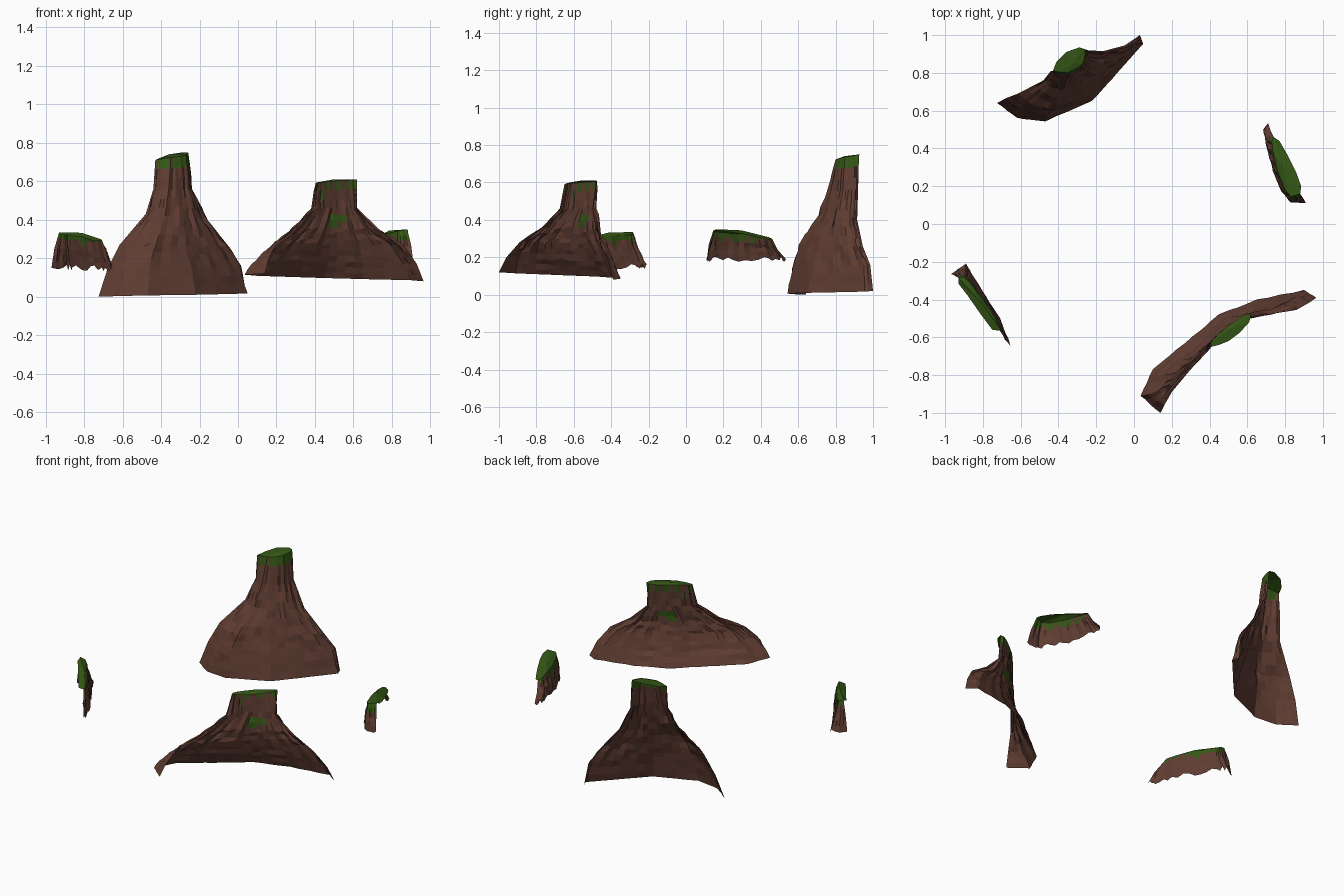
import bpy, bmesh, random
from mathutils import Vector


def material(name, rgb):
    m = bpy.data.materials.new(name)
    m.diffuse_color = (*rgb, 1)
    return m


ROCK = material("rock", (0.115, 0.046, 0.032))
MOSS = material("moss", (0.035, 0.095, 0.008))


def resample(row, seg):
    # row = (z at start, z at end, plan points) -> evenly subdivided 3D polyline
    z0, z1, pts = row
    n = (len(pts) - 1) * seg
    out = []
    for i in range(n + 1):
        k = min(i // seg, len(pts) - 2)
        f = i / seg - k
        a, b = Vector(pts[k]), Vector(pts[k + 1])
        p = a.lerp(b, f)
        out.append(Vector((p.x, p.y, z0 + (z1 - z0) * i / n)))
    return out


def cliff(name, rows, back, moss_z, spots=(), seg=4, sub=3, rough=0.012,
          jag=0.0, dome=0.01, seed=1):
    """Open rock sheet lofted through plan curves, closed by a mossy cap."""
    rnd = random.Random(seed)
    base = [resample(r, seg) for r in rows]
    cols = len(base[0])
    flute = [rnd.uniform(-1, 1) for _ in range(cols)]
    grid = []
    for r in range(len(base) - 1):
        for s in range(sub):
            grid.append([a.lerp(b, s / sub) for a, b in zip(base[r], base[r + 1])])
    grid.append(base[-1])

    # crags: vertical fluting plus random push, strongest half way up
    last = len(grid) - 1
    for j, line in enumerate(grid):
        h = j / last
        amount = rough * (0.25 + 3 * h * (1 - h))
        moved = []
        for i, p in enumerate(line):
            if i in (0, cols - 1) or j == last:
                moved.append(p.copy())
                continue
            t = line[i + 1] - line[i - 1]
            nrm = Vector((t.y, -t.x, 0)).normalized()
            q = p + nrm * amount * (0.6 * flute[i] + 0.6 * rnd.uniform(-1, 1))
            if j > 0:
                q.z += amount * 0.8 * rnd.uniform(-1, 1)
            else:
                q.z += jag * rnd.uniform(-1, 1)
            moved.append(q)
        grid[j] = moved

    bm = bmesh.new()
    vs = [[bm.verts.new(p) for p in line] for line in grid]
    for j in range(last):
        for i in range(cols - 1):
            f = bm.faces.new((vs[j][i], vs[j][i + 1], vs[j + 1][i + 1], vs[j + 1][i]))
            c = f.calc_center_median()
            lim = moss_z + rnd.uniform(-0.02, 0.02)
            near = any((c - Vector(p)).length < d for *p, d in spots)
            top = j >= last - sub and c.z > lim
            f.material_index = 1 if near or top else 0

    # mossy cap: front rim is the last row, back rim closes it
    rim = vs[-1] + [bm.verts.new(p) for p in back]
    mid = sum((v.co for v in rim), Vector()) / len(rim)
    centre = bm.verts.new(mid + Vector((0, 0, dome)))
    for i, v in enumerate(rim):
        f = bm.faces.new((v, rim[(i + 1) % len(rim)], centre))
        f.material_index = 1
    me = bpy.data.meshes.new(name)
    bm.to_mesh(me)
    bm.free()
    me.materials.append(ROCK)
    me.materials.append(MOSS)
    ob = bpy.data.objects.new(name, me)
    bpy.context.collection.objects.link(ob)
    return ob


# tall butte at the back
cliff("tall_butte", [
    (.00, .02, [(-.725, .64), (-.62, .56), (-.47, .545), (-.22, .65), (-.08, .81), (.05, .955), (.03, 1.0)]),
    (.14, .16, [(-.68, .665), (-.59, .59), (-.46, .57), (-.24, .68), (-.11, .83), (.01, .95), (.01, .985)]),
    (.27, .26, [(-.615, .69), (-.54, .63), (-.43, .61), (-.27, .70), (-.16, .82), (-.06, .91), (-.05, .945)]),
    (.43, .40, [(-.48, .76), (-.45, .725), (-.38, .71), (-.28, .755), (-.22, .82), (-.17, .89), (-.165, .915)]),
    (.56, .56, [(-.44, .81), (-.42, .775), (-.36, .76), (-.29, .80), (-.255, .84), (-.24, .90), (-.245, .92)]),
    (.71, .75, [(-.43, .81), (-.40, .805), (-.35, .80), (-.30, .825), (-.27, .85), (-.257, .90), (-.26, .925)]),
], [(-.29, .935, .75), (-.36, .91, .74), (-.41, .86, .72)], .68, seed=4, rough=.011)

# wide butte at the front right, curving round the centre
cliff("wide_butte", [
    (.12, .08, [(.14, -1.0), (.035, -.91), (.10, -.77), (.27, -.63), (.45, -.48), (.65, -.40), (.90, -.35), (.965, -.39)]),
    (.20, .17, [(.16, -.96), (.10, -.90), (.16, -.78), (.31, -.66), (.47, -.52), (.65, -.435), (.86, -.385), (.93, -.415)]),
    (.28, .27, [(.20, -.89), (.19, -.85), (.24, -.77), (.34, -.68), (.48, -.555), (.63, -.475), (.79, -.43), (.86, -.455)]),
    (.36, .35, [(.30, -.77), (.29, -.75), (.33, -.71), (.40, -.64), (.49, -.57), (.60, -.50), (.68, -.465), (.735, -.475)]),
    (.46, .46, [(.39, -.675), (.385, -.655), (.41, -.625), (.45, -.59), (.51, -.55), (.57, -.505), (.61, -.48), (.62, -.50)]),
    (.59, .61, [(.41, -.65), (.405, -.63), (.42, -.61), (.45, -.58), (.50, -.54), (.56, -.495), (.60, -.475), (.62, -.48)]),
], [(.61, -.52, .61), (.56, -.575, .605), (.50, -.62, .60), (.45, -.64, .595)], .575,
    spots=[(.50, -.56, .40, .035), (.54, -.53, .41, .03), (.44, -.60, .51, .02)], seed=9, rough=.011)

# low mossy ledge on the right
cliff("right_ledge", [
    (.19, .19, [(.71, .535), (.685, .50), (.70, .42), (.735, .28), (.78, .17), (.83, .115), (.91, .11)]),
    (.24, .27, [(.725, .49), (.705, .46), (.715, .40), (.745, .28), (.785, .175), (.83, .125), (.90, .13)]),
    (.30, .35, [(.74, .46), (.73, .44), (.735, .39), (.76, .28), (.80, .18), (.83, .145), (.88, .16)]),
], [(.885, .20, .34), (.86, .27, .33), (.81, .37, .31), (.77, .44, .295)], .30,
    jag=.014, dome=.02, seed=5, rough=.008)

# low mossy ledge on the left
cliff("left_ledge", [
    (.15, .15, [(-.97, -.265), (-.89, -.21), (-.86, -.26), (-.785, -.38), (-.71, -.50), (-.67, -.60), (-.65, -.65)]),
    (.25, .22, [(-.955, -.27), (-.895, -.255), (-.865, -.29), (-.795, -.39), (-.72, -.505), (-.685, -.58), (-.675, -.62)]),
    (.335, .29, [(-.93, -.285), (-.90, -.28), (-.87, -.305), (-.80, -.40), (-.735, -.50), (-.71, -.55), (-.71, -.565)]),
], [(-.75, -.56, .29), (-.81, -.48, .31), (-.88, -.38, .32), (-.93, -.315, .32)], .29,
    jag=.018, dome=.02, seed=8, rough=.008)
